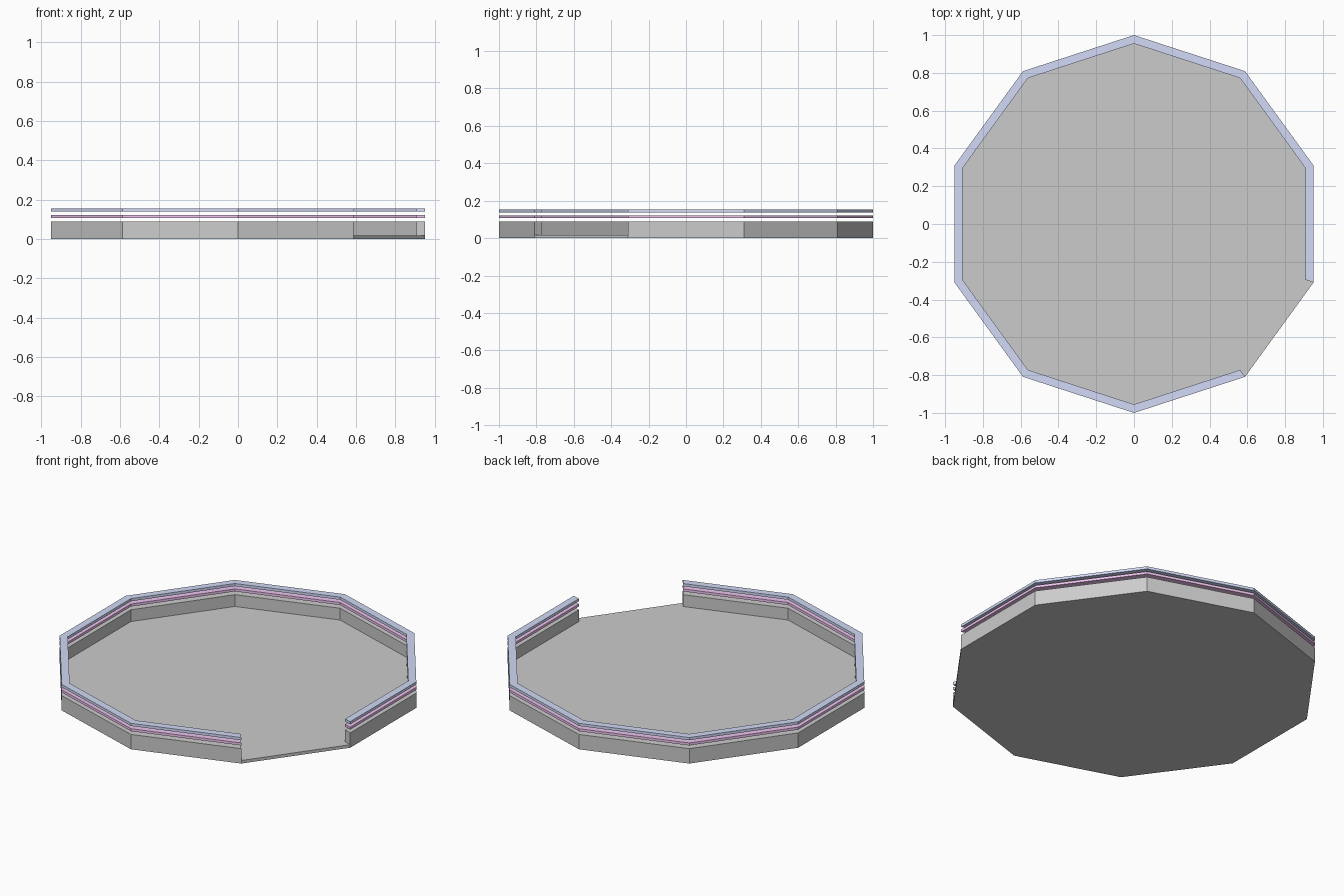
import bpy, bmesh
from math import cos, sin, radians

if "Cube" in bpy.data.objects:
    bpy.data.objects.remove(bpy.data.objects["Cube"])

SIDES = 10
INNER = 0.955     # inner radius of wall and rails
FIELD = 0.87      # radius of the lighter floor area
FLOOR_TOP = 0.018


def material(name, color):
    m = bpy.data.materials.new(name)
    m.diffuse_color = (*color, 1)
    m.use_nodes = True
    m.node_tree.nodes["Principled BSDF"].inputs["Base Color"].default_value = m.diffuse_color
    return m


def corner(i, r, z):
    a = radians(-18 + 36 * i)
    return (r * cos(a), r * sin(a), z)


def make_object(name, bm, mats=()):
    bmesh.ops.recalc_face_normals(bm, faces=bm.faces)
    mesh = bpy.data.meshes.new(name)
    bm.to_mesh(mesh)
    bm.free()
    for m in mats:
        mesh.materials.append(m)
    ob = bpy.data.objects.new(name, mesh)
    bpy.context.collection.objects.link(ob)
    return ob


def open_ring(name, z0, z1, mats=()):
    """Ten-sided band with one side left open as the entrance."""
    bm = bmesh.new()
    sections = [[bm.verts.new(corner(i, r, z)) for r, z in
                 ((1, z0), (1, z1), (INNER, z1), (INNER, z0))]
                for i in range(SIDES)]
    for a, b in zip(sections, sections[1:]):
        for k in range(4):
            n = (k + 1) % 4
            bm.faces.new((a[k], b[k], b[n], a[n]))
    bm.faces.new(sections[0])
    bm.faces.new(sections[-1])
    return make_object(name, bm, mats)


light_grey = material("light_grey", (0.8, 0.8, 0.8))
dark_grey = material("dark_grey", (0.6, 0.6, 0.6))
blue = material("blue", (0.64, 0.70, 0.93))
pink = material("pink", (0.85, 0.55, 0.85))

# floor slab: dark border with a lighter field flush inside it
bm = bmesh.new()
loops = [[bm.verts.new(corner(i, r, z)) for i in range(SIDES)]
         for r, z in ((1, 0), (1, FLOOR_TOP), (FIELD, FLOOR_TOP))]
for lo, hi in zip(loops, loops[1:]):
    for i in range(SIDES):
        j = (i + 1) % SIDES
        bm.faces.new((lo[i], lo[j], hi[j], hi[i]))
bm.faces.new(loops[0])
field = bm.faces.new(loops[2])
field.material_index = 1
make_object("floor", bm, (dark_grey, light_grey))

# perimeter wall and the two floating rails above it
open_ring("wall", FLOOR_TOP, 0.088, (light_grey,))
open_ring("lower_rail", 0.107, 0.122, (pink,))
open_ring("upper_rail", 0.138, 0.154, (blue,))
